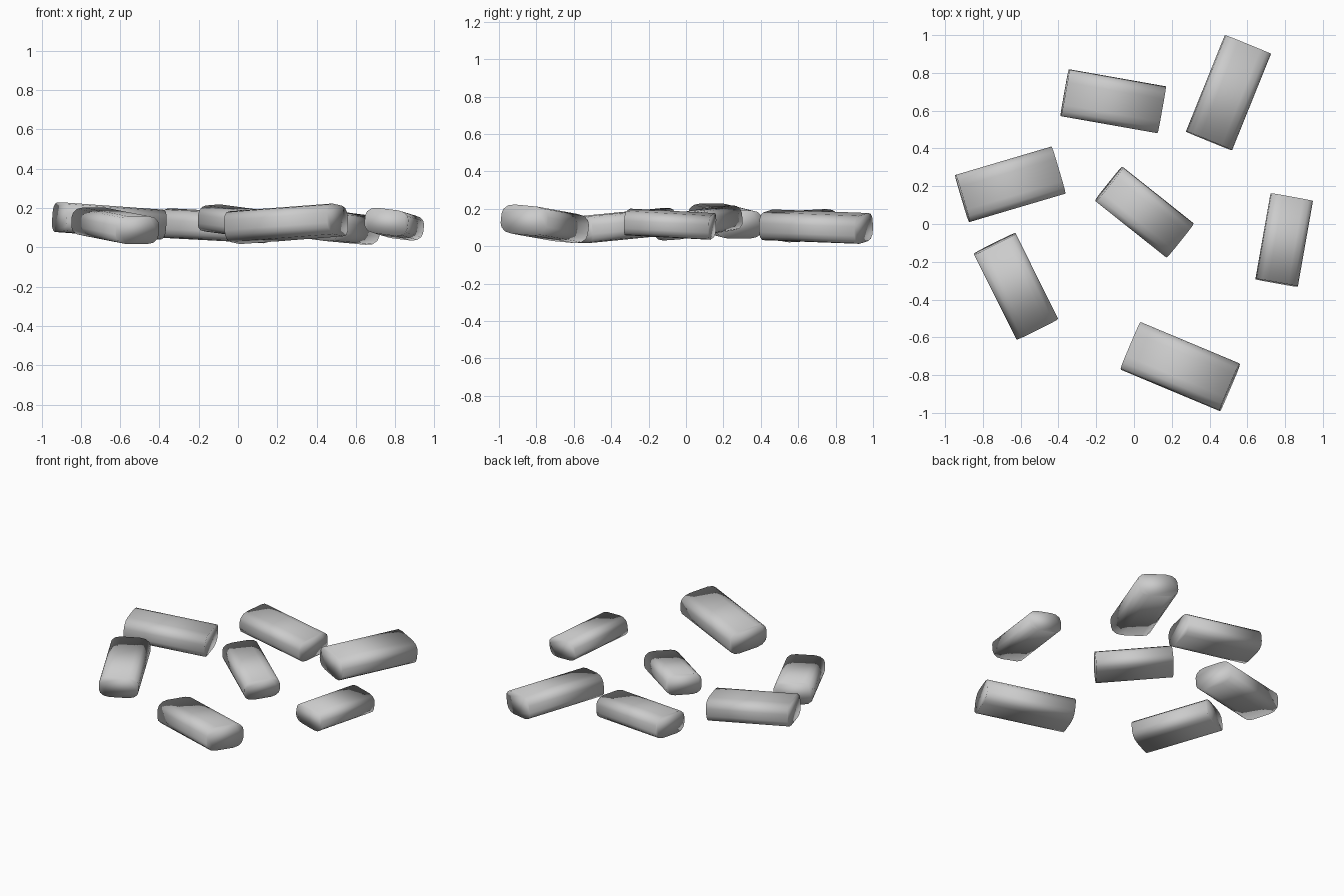
import bpy, bmesh, math

cube = bpy.data.objects.get("Cube")
if cube:
    bpy.data.objects.remove(cube, do_unlink=True)

grey = bpy.data.materials.new("stone_grey")
grey.use_nodes = True
colour = (0.6, 0.6, 0.6, 1)
grey.diffuse_color = colour
grey.node_tree.nodes["Principled BSDF"].inputs["Base Color"].default_value = colour

# Quarter of the rounded cross-section, as fractions of width and thickness
QUARTER = [(0.5, 0.16), (0.47, 0.32), (0.38, 0.45), (0.24, 0.5)]
SECTION = (QUARTER + [(-y, z) for y, z in reversed(QUARTER)]
           + [(-y, -z) for y, z in QUARTER] + [(y, -z) for y, z in reversed(QUARTER)])


def add_stone(name, place, length, width, turn, pitch, roll):
    """Rounded bar along its own x axis, tilted by pitch and roll."""
    thick = 0.58 * width
    bm = bmesh.new()
    verts = [bm.verts.new((-length / 2, y * width, z * thick)) for y, z in SECTION]
    cap = bm.faces.new(verts)
    end = bmesh.ops.extrude_face_region(bm, geom=[cap], use_keep_orig=True)
    moved = [v for v in end["geom"] if isinstance(v, bmesh.types.BMVert)]
    bmesh.ops.translate(bm, verts=moved, vec=(length, 0, 0))
    bmesh.ops.recalc_face_normals(bm, faces=bm.faces[:])
    for face in bm.faces:
        face.smooth = True
    mesh = bpy.data.meshes.new(name)
    bm.to_mesh(mesh)
    bm.free()
    mesh.materials.append(grey)
    obj = bpy.data.objects.new(name, mesh)
    bpy.context.collection.objects.link(obj)
    obj.location = place
    obj.rotation_euler = [math.radians(a) for a in (roll, -pitch, turn)]


# Scattered stones: place, length, width, turn, pitch, roll
add_stone("back_stone", (-0.11, 0.65, 0.11), 0.52, 0.25, -10, -3, 3)
add_stone("back_left_stone", (0.5, 0.695, 0.105), 0.55, 0.26, 68, -2, 7)
add_stone("right_stone", (-0.655, 0.21, 0.135), 0.53, 0.26, 16.5, -4, 0)
add_stone("centre_stone", (0.055, 0.063, 0.125), 0.48, 0.23, -38.5, -6, 3)
add_stone("left_stone", (0.795, -0.085, 0.118), 0.46, 0.225, 80, -3, 7)
add_stone("front_right_stone", (-0.625, -0.33, 0.11), 0.505, 0.247, -63.5, -5, 0)
add_stone("front_stone", (0.245, -0.755, 0.12), 0.57, 0.27, -22.7, 4, -5)
